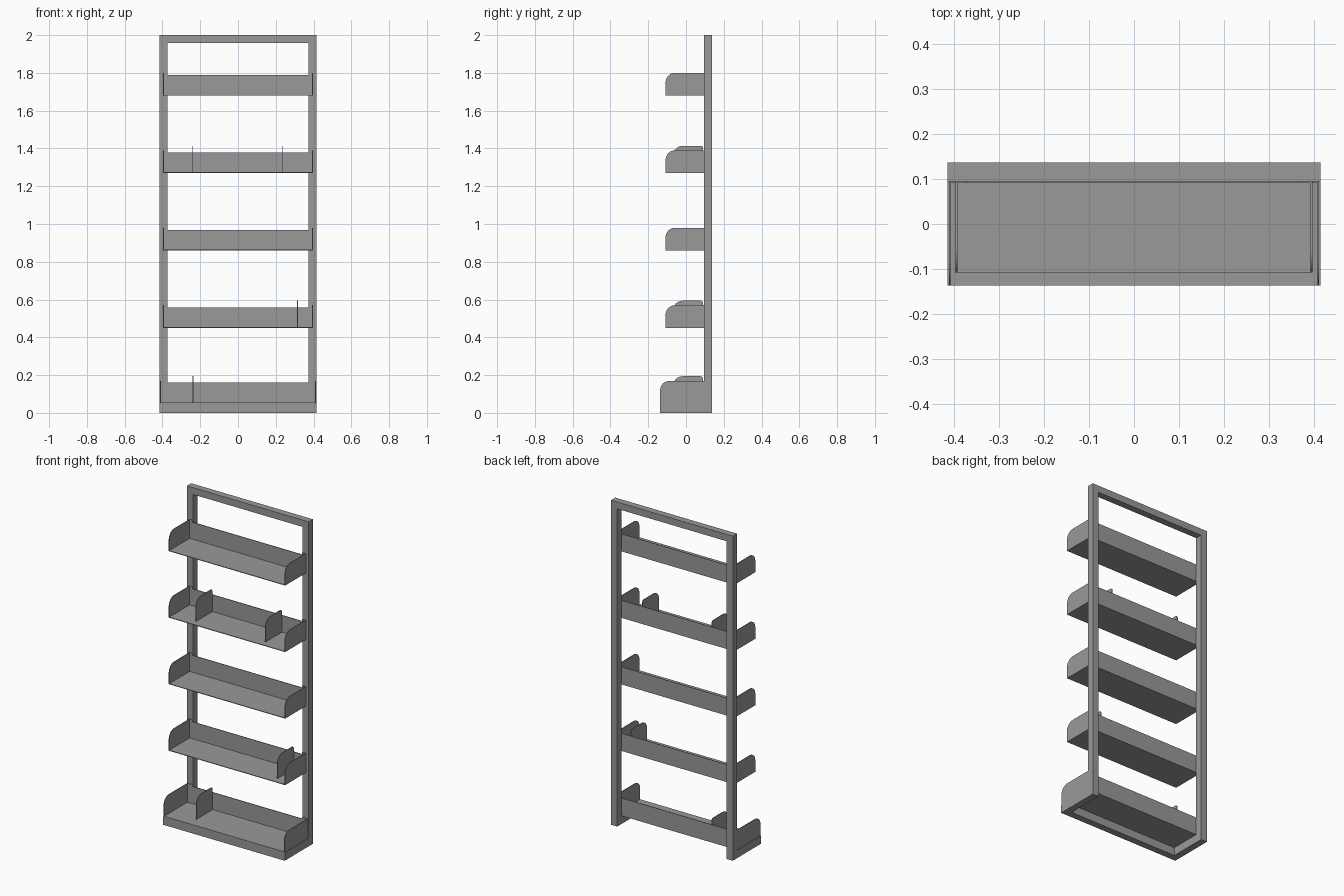
import bpy, bmesh
from math import sin, cos, pi

cube = bpy.data.objects.get("Cube")
if cube:
    bpy.data.objects.remove(cube, do_unlink=True)

steel = bpy.data.materials.new("grey_steel")
steel.use_nodes = True
GREY = (0.32, 0.32, 0.32, 1)
steel.diffuse_color = GREY
steel.node_tree.nodes["Principled BSDF"].inputs["Base Color"].default_value = GREY

HALF = 0.415            # half width of the frame
TUBE = 0.042            # square tube size
FRONT, BACK = -0.137, 0.137
RAIL = BACK - TUBE      # front face of the uprights
SHEET = 0.004           # sheet metal thickness


def finish(name, bm):
    bmesh.ops.recalc_face_normals(bm, faces=bm.faces)
    mesh = bpy.data.meshes.new(name)
    bm.to_mesh(mesh)
    bm.free()
    mesh.materials.append(steel)
    obj = bpy.data.objects.new(name, mesh)
    bpy.context.collection.objects.link(obj)
    return obj


def box(name, x0, x1, y0, y1, z0, z1):
    bm = bmesh.new()
    bmesh.ops.create_cube(bm, size=1)
    for v in bm.verts:
        v.co = ((x0 + x1) / 2 + v.co.x * (x1 - x0),
                (y0 + y1) / 2 + v.co.y * (y1 - y0),
                (z0 + z1) / 2 + v.co.z * (z1 - z0))
    return finish(name, bm)


def corner(y, z, r, start, steps=8):
    """Quarter arc around a centre, turning clockwise."""
    return [(y + r * cos(start - i * pi / 2 / steps),
             z + r * sin(start - i * pi / 2 / steps)) for i in range(steps + 1)]


def plate(name, x, y0, y1, z0, z1, r_front, r_back=0):
    """Upright sheet with rounded upper corners, centred on x."""
    outline = [(y0, z0)] + corner(y0 + r_front, z1 - r_front, r_front, pi)
    if r_back:
        outline += corner(y1 - r_back, z1 - r_back, r_back, pi / 2)
    else:
        outline.append((y1, z1))
    outline.append((y1, z0))
    bm = bmesh.new()
    face = bm.faces.new([bm.verts.new((x - SHEET / 2, y, z)) for y, z in outline])
    extruded = bmesh.ops.extrude_face_region(bm, geom=[face])["geom"]
    moved = [g for g in extruded if isinstance(g, bmesh.types.BMVert)]
    bmesh.ops.translate(bm, verts=moved, vec=(SHEET, 0, 0))
    return finish(name, bm)


def shelf(name, half, front, z, back_height, side_height, dividers):
    box(name + "_floor", -half, half, front, RAIL, z, z + SHEET)
    box(name + "_back", -half, half, RAIL - SHEET, RAIL, z, z + back_height)
    for side, s in (("left", 1), ("right", -1)):
        plate(f"{name}_{side}_end", s * (half - SHEET / 2), front, RAIL,
              z, z + side_height, 0.05)
        # mounting flange against the upright
        xs = sorted((s * half, s * (HALF - TUBE)))
        box(f"{name}_{side}_flange", *xs, RAIL - SHEET, RAIL, z, z + side_height)
    for i, x in enumerate(dividers):
        plate(f"{name}_divider_{i + 1}", x, -0.068, RAIL - SHEET,
              z + SHEET, z + 0.144, 0.05, 0.015)


# Back frame
for side, s in (("left", 1), ("right", -1)):
    xs = sorted((s * HALF, s * (HALF - TUBE)))
    box(side + "_upright", *xs, RAIL, BACK, 0, 2)
    box(side + "_foot_rail", *xs, FRONT, RAIL, 0, 0.05)
inner = HALF - TUBE
box("top_rail", -inner, inner, RAIL, BACK, 2 - TUBE, 2)
box("front_foot_rail", -inner, inner, FRONT, FRONT + TUBE, 0, 0.05)

# Shelves: the deep one on the base, then four hung on the uprights
shelf("base_shelf", 0.412, FRONT, 0.05, 0.11, 0.12, [-0.238])
levels = [(0.45, [0.315]), (0.86, []), (1.27, [-0.24, 0.234]), (1.68, [])]
for n, (z, dividers) in enumerate(levels):
    shelf(f"shelf_{n + 1}", 0.397, -0.108, z, 0.108, 0.12, dividers)
